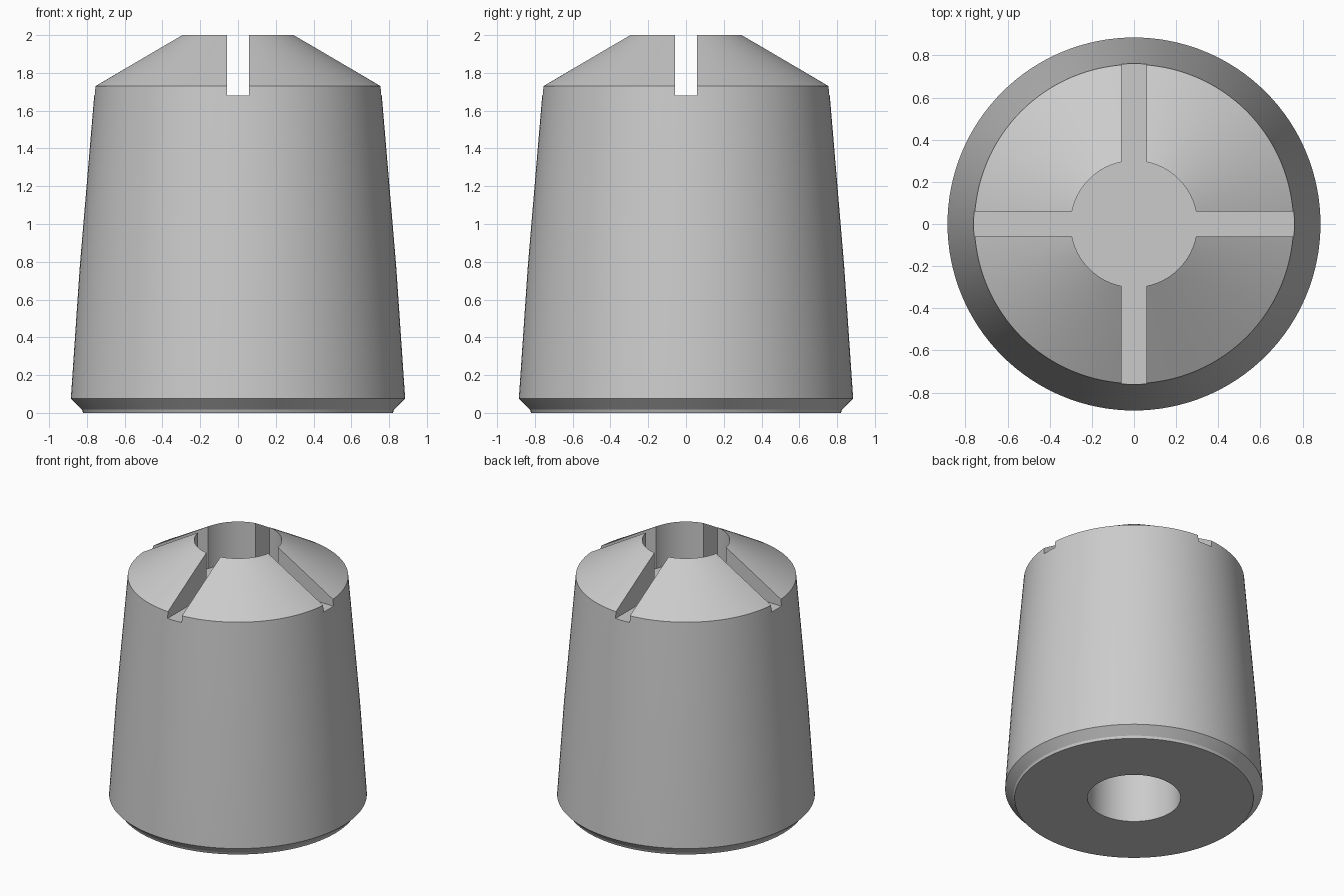
import bpy
import bmesh
import math

if "Cube" in bpy.data.objects:
    bpy.data.objects.remove(bpy.data.objects["Cube"], do_unlink=True)

SIDES = 128
FLOOR = 1.68      # shared floor of the slots and the top recess
SLOT = 0.118      # slot width

grey = bpy.data.materials.new("plain grey")
grey.use_nodes = True
colour = (0.6, 0.6, 0.6, 1)
grey.diffuse_color = colour
grey.node_tree.nodes["Principled BSDF"].inputs["Base Color"].default_value = colour


def lathe(name, profile):
    """Closed solid of revolution from (radius, height) points, bottom to top."""
    bm = bmesh.new()
    rings = []
    for r, z in profile:
        rings.append([bm.verts.new((r * math.cos(2 * math.pi * i / SIDES),
                                    r * math.sin(2 * math.pi * i / SIDES), z))
                      for i in range(SIDES)])
    for low, high in zip(rings, rings[1:]):
        for i in range(SIDES):
            j = (i + 1) % SIDES
            bm.faces.new((low[i], low[j], high[j], high[i]))
    bm.faces.new(rings[0][::-1])
    bm.faces.new(rings[-1])
    mesh = bpy.data.meshes.new(name)
    bm.to_mesh(mesh)
    bm.free()
    obj = bpy.data.objects.new(name, mesh)
    bpy.context.collection.objects.link(obj)
    mesh.materials.append(grey)
    return obj


def slot_cutter(name, size_x, size_y):
    bpy.ops.mesh.primitive_cube_add(size=1, location=(0, 0, FLOOR + 0.5))
    obj = bpy.context.object
    obj.name = name
    obj.scale = (size_x, size_y, 1)
    obj.data.materials.append(grey)
    return obj


# Tapered body with a chamfered foot and a conical top
body = lathe("tapered_body", [(0.82, 0), (0.827, 0.018), (0.885, 0.075),
                              (0.838, 0.77), (0.757, 1.73), (0.3, 2)])

# Recess in the top, bore in the base, and two crossing slots
cutters = [
    lathe("top_recess_cutter", [(0.3, FLOOR), (0.3, 2.2)]),
    lathe("base_bore_cutter", [(0.32, -0.2), (0.32, 1.1)]),
    slot_cutter("slot_cutter_x", 3, SLOT),
    slot_cutter("slot_cutter_y", SLOT, 3),
]
bpy.context.view_layer.update()
bpy.ops.object.select_all(action="DESELECT")
body.select_set(True)
bpy.context.view_layer.objects.active = body
for cutter in cutters:
    cut = body.modifiers.new(cutter.name, "BOOLEAN")
    cut.operation = "DIFFERENCE"
    cut.solver = "EXACT"
    cut.object = cutter
    bpy.ops.object.modifier_apply(modifier=cut.name)
for cutter in cutters:
    bpy.data.objects.remove(cutter, do_unlink=True)

# Smooth round walls, crisp rims
bpy.ops.object.shade_smooth_by_angle(angle=math.radians(20))
